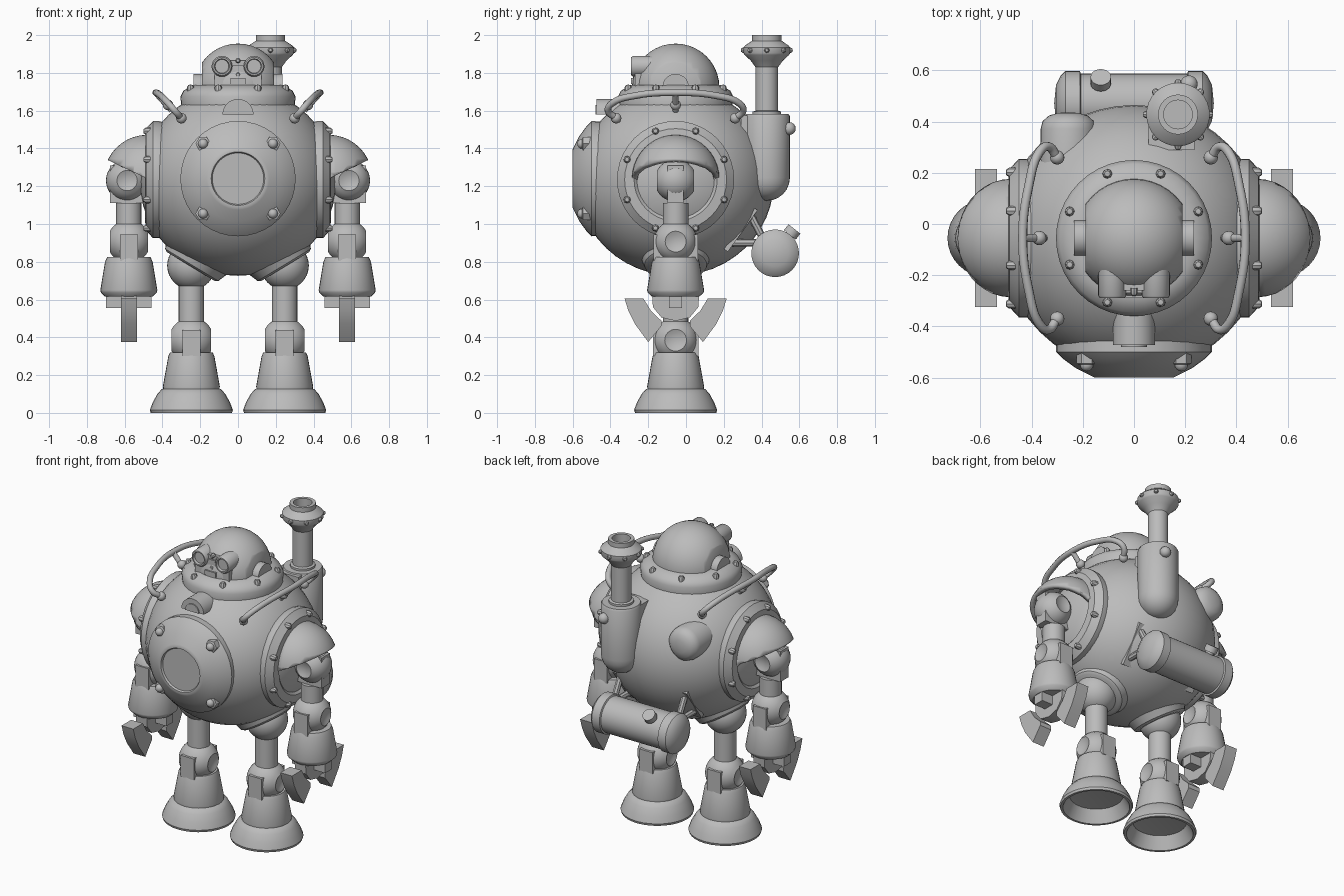
import bpy, bmesh, math
from mathutils import Vector

if "Cube" in bpy.data.objects:
    bpy.data.objects.remove(bpy.data.objects["Cube"], do_unlink=True)

metal = bpy.data.materials.new("grey_metal")
metal.use_nodes = True
metal.diffuse_color = (0.5, 0.5, 0.5, 1)
metal.node_tree.nodes["Principled BSDF"].inputs["Base Color"].default_value = (0.5, 0.5, 0.5, 1)

CY = -0.055          # depth of the main axis
UP = (0, 0, 1)
SIDES = (("left", 1), ("right", -1))


def add(name, bm, loc=(0, 0, 0), axis=UP):
    bmesh.ops.recalc_face_normals(bm, faces=bm.faces)
    mesh = bpy.data.meshes.new(name)
    bm.to_mesh(mesh)
    bm.free()
    mesh.materials.append(metal)
    ob = bpy.data.objects.new(name, mesh)
    ob.location = loc
    ob.rotation_mode = 'QUATERNION'
    if tuple(axis) != UP:
        ob.rotation_quaternion = Vector(axis).to_track_quat('Z', 'Y')
    bpy.context.collection.objects.link(ob)
    return ob


def lathe(name, profile, loc=(0, 0, 0), axis=UP, seg=32):
    """Turn a list of (radius, height) points around an axis."""
    bm = bmesh.new()
    vs = [bm.verts.new((r, 0, h)) for r, h in profile]
    es = [bm.edges.new(pair) for pair in zip(vs, vs[1:])]
    bmesh.ops.spin(bm, geom=vs + es, axis=UP, cent=(0, 0, 0), steps=seg, angle=math.tau)
    bmesh.ops.remove_doubles(bm, verts=bm.verts, dist=0.0005)
    return add(name, bm, loc, axis)


def rod(name, a, b, r, seg=20):
    a, b = Vector(a), Vector(b)
    h = (b - a).length
    return lathe(name, [(0, 0), (r, 0), (r, h), (0, h)], a, b - a, seg)


def sphere_mesh(r, seg=32):
    bm = bmesh.new()
    bmesh.ops.create_uvsphere(bm, u_segments=seg, v_segments=seg // 2, radius=r)
    return bm


def cut(bm, point, normal, fill=False):
    """Remove everything on the normal side of a plane."""
    geom = bm.verts[:] + bm.edges[:] + bm.faces[:]
    res = bmesh.ops.bisect_plane(bm, geom=geom, plane_co=point, plane_no=normal, clear_outer=True)
    if fill:
        edges = [e for e in res["geom_cut"] if isinstance(e, bmesh.types.BMEdge)]
        bmesh.ops.edgeloop_fill(bm, edges=edges)


def ball(name, r, loc, scale=(1, 1, 1), seg=32):
    ob = add(name, sphere_mesh(r, seg), loc)
    ob.scale = scale
    return ob


def box(name, loc, size, axis=UP):
    bm = bmesh.new()
    bmesh.ops.create_cube(bm, size=1)
    bmesh.ops.scale(bm, vec=size, verts=bm.verts)
    return add(name, bm, loc, axis)


def prism(name, pts, loc, width):
    """Extrude a (y, z) outline along x."""
    bm = bmesh.new()
    face = bm.faces.new([bm.verts.new((-width / 2, y, z)) for y, z in pts])
    ext = bmesh.ops.extrude_face_region(bm, geom=[face])["geom"]
    bmesh.ops.translate(bm, vec=(width, 0, 0), verts=[v for v in ext if isinstance(v, bmesh.types.BMVert)])
    return add(name, bm, loc)


def bolt(name, loc, axis, r=0.02):
    return lathe(name, [(r, -r), (r, r * 0.4), (r * 0.6, r), (0, r * 1.1)], loc, axis, 8)


def bolt_ring(name, centre, axis, r, count=8, size=0.019):
    q = Vector(axis).to_track_quat('Z', 'Y')
    for i in range(count):
        a = math.tau * (i + 0.5) / count
        bolt(f"{name}_{i + 1}", Vector(centre) + q @ Vector((math.cos(a) * r, math.sin(a) * r, 0)), axis, size)


def joint(name, loc, axis, r=0.115):
    """Ball joint with a dished pole at each end of its axis."""
    half = [(0, 0.76), (0.3, 0.8), (0.48, 0.877)] + [
        (math.sin(t * math.pi / 18), math.cos(t * math.pi / 18)) for t in range(4, 9)]
    pts = half + [(1, 0)] + [(a, -b) for a, b in reversed(half)]
    return lathe(name, [(a * r, b * r) for a, b in pts], loc, axis)


def tube(name, pts, r):
    cu = bpy.data.curves.new(name, 'CURVE')
    cu.dimensions = '3D'
    cu.bevel_depth, cu.bevel_resolution, cu.resolution_u = r, 3, 6
    sp = cu.splines.new('BEZIER')
    sp.bezier_points.add(len(pts) - 1)
    for bp, p in zip(sp.bezier_points, pts):
        bp.co = p
        bp.handle_left_type = bp.handle_right_type = 'AUTO'
    cu.materials.append(metal)
    bpy.context.collection.objects.link(bpy.data.objects.new(name, cu))


# Body and neck collar
ball("body", 0.52, (0, CY, 1.225), (1, 1, 0.96), 48)
lathe("collar", [(0.3, 1.62), (0.305, 1.675), (0.29, 1.705), (0.24, 1.735), (0.2, 1.735)], (0, CY, 0), seg=40)
bolt_ring("collar_bolt", (0, CY, 1.717), UP, 0.272)

# Helmet dome with flattened sides and ear caps
bm = sphere_mesh(0.232, 40)
for s in (1, -1):
    cut(bm, (s * 0.19, 0, 0), (s, 0, 0), True)
add("helmet", bm, (0, CY, 1.723))
for side, s in SIDES:
    rod(f"{side}_ear_cap", (s * 0.17, CY, 1.725), (s * 0.235, CY, 1.725), 0.07)

# Face with goggles, mouth and studs
box("face_plate", (0, -0.205, 1.785), (0.25, 0.13, 0.11))
box("mouth", (0, -0.275, 1.757), (0.08, 0.03, 0.03))
for z in (1.79, 1.865):
    bolt("face_stud", (0, -0.265, z), (0, -1, 0), 0.014)
box("nose_bridge", (0, -0.215, 1.84), (0.09, 0.09, 0.05))
for side, s in SIDES:
    lathe(f"{side}_goggle", [(0.055, 0), (0.055, 0.12), (0.048, 0.13), (0.04, 0.13), (0.036, 0.115), (0, 0.115)],
          (s * 0.085, -0.16, 1.835), (0, -1, 0), 24)

# Front porthole with knobs
lathe("porthole", [(0.3, 0.4), (0.305, 0.5), (0.28, 0.525), (0.225, 0.565), (0.165, 0.595), (0.155, 0.6),
                   (0.142, 0.6), (0.136, 0.588), (0, 0.588)], (0, 0, 1.24), (0, -1, 0), 40)
for sx in (1, -1):
    for sz in (1, -1):
        p = Vector((sx * 0.185, -0.52, 1.24 + sz * 0.185))
        lathe("porthole_nut", [(0.04, -0.04), (0.04, 0.025), (0.03, 0.03), (0, 0.03)], p, (0, -1, 0), 6)
        ball("porthole_knob", 0.026, p + Vector((0, -0.03, 0)), seg=16)

# Arched front lamp
for name, r, y in (("lamp_hood", 0.082, -0.473), ("lamp_lens", 0.05, -0.48)):
    arch = [(math.cos(i * math.pi / 16) * r, math.sin(i * math.pi / 16) * r) for i in range(17)]
    lamp = prism(name, arch, (0, y + 0.07, 1.58), 0.14)
    lamp.rotation_quaternion = (math.sqrt(0.5), 0, 0, math.sqrt(0.5))

# Shoulders, arms, legs and handrails, once per side
rail = [(0.3, 0.315, 1.56), (0.335, 0.358, 1.6), (0.37, 0.335, 1.64), (0.41, 0.21, 1.68)]
claw = [(0.27, 0.605), (0.17, 0.605), (0.13, 0.54), (0.075, 0.487), (0.075, 0.46), (0.145, 0.375), (0.215, 0.47), (0.25, 0.54)]
for side, s in SIDES:
    ax, lx = s * 0.578, s * 0.247
    out = (s, 0, 0)
    lathe(f"{side}_shoulder_ring", [(0.3, 0.38), (0.31, 0.42), (0.31, 0.45), (0.27, 0.487), (0.22, 0.492),
                                    (0.205, 0.48), (0.205, 0.44)], (0, CY, 1.235), out, 40)
    bolt_ring(f"{side}_shoulder_bolt", (s * 0.48, CY, 1.235), out, 0.278)
    rod(f"{side}_shoulder_axle", (s * 0.4, CY, 1.235), (s * 0.58, CY, 1.235), 0.07)

    # Shoulder hood: half dome trimmed by a tilted plane
    bm = sphere_mesh(0.232, 40)
    cut(bm, (0, 0, 0), (-s, 0, 0))
    cut(bm, (0, 0, 0), (s * math.sin(0.44), 0, -math.cos(0.44)))
    hood = add(f"{side}_shoulder_hood", bm, (s * 0.48, CY, 1.24))
    solid = hood.modifiers.new("thickness", 'SOLIDIFY')
    solid.thickness, solid.offset = 0.03, -1

    joint(f"{side}_shoulder_ball", (s * 0.587, CY, 1.23), (0, 1, 0), 0.112)
    box(f"{side}_shoulder_tongue", (ax, CY, 1.21), (0.2, 0.085, 0.2))
    rod(f"{side}_upper_arm", (ax, CY, 0.95), (ax, CY, 1.11), 0.067)
    joint(f"{side}_elbow", (ax, CY, 0.907), out)
    box(f"{side}_elbow_tongue", (ax, CY, 0.875), (0.096, 0.235, 0.14))
    lathe(f"{side}_forearm", [(0, 0.83), (0.115, 0.825), (0.126, 0.8), (0.151, 0.65), (0.148, 0.637),
                              (0.125, 0.615), (0, 0.615)], (ax, CY, 0))
    prism(f"{side}_hand_hub", [(-0.125, 0.63), (0.125, 0.63), (0.12, 0.56), (0.075, 0.505), (0, 0.487),
                               (-0.075, 0.505), (-0.12, 0.56)], (ax, CY, 0), 0.08)
    box(f"{side}_hand_peg", (ax, CY, 0.585), (0.24, 0.07, 0.06))
    for end, e in (("front", -1), ("back", 1)):
        prism(f"{side}_{end}_claw", [(e * y, z) for y, z in claw], (ax, CY, 0), 0.085)

    # Hip socket and leg
    lathe(f"{side}_hip_socket", [(0.27, -0.24), (0.2, -0.1), (0.165, -0.01), (0.15, 0), (0, 0)],
          (s * 0.25, CY, 0.775), (s * 0.52, 0, -0.86))
    ball(f"{side}_hip_ball", 0.128, (lx, CY, 0.78))
    rod(f"{side}_thigh", (lx, CY, 0.42), (lx, CY, 0.7), 0.068)
    joint(f"{side}_knee", (lx, CY, 0.385), out, 0.12)
    box(f"{side}_knee_tongue", (lx, CY, 0.37), (0.096, 0.24, 0.14))
    lathe(f"{side}_shin", [(0, 0.325), (0.113, 0.32), (0.122, 0.3), (0.151, 0.14), (0.148, 0.12)], (lx, CY, 0))
    lathe(f"{side}_foot", [(0.14, 0.13), (0.158, 0.125), (0.18, 0.1), (0.205, 0.055), (0.22, 0.015), (0.215, 0),
                           (0.2, 0), (0.16, 0.08), (0, 0.1)], (lx, CY, 0))

    # Handrail
    path = [(s * x, CY + y, z) for x, y, z in rail]
    path += [(s * 0.435, CY, 1.695)] + [(x, 2 * CY - y, z) for x, y, z in reversed(path)]
    tube(f"{side}_handrail", path, 0.018)
    rod(f"{side}_rail_post", path[4], (s * 0.35, CY, 1.6), 0.016, 12)
    for p in (path[0], path[-1], (s * 0.37, CY, 1.63)):
        ball(f"{side}_rail_foot", 0.028, p, seg=16)

    # Tank bracket
    bx = s * 0.235
    box(f"{side}_bracket_plate", (bx, 0.29, 0.97), (0.07, 0.025, 0.27), (0, 0.58, 0.81))
    for z in (0.9, 1.05):
        rod(f"{side}_bracket_strut", (bx, 0.24 + (z - 0.9) * 0.67, z), (bx, 0.42, 0.9), 0.02, 8)

# Chimney canister and stack
CX, SY = 0.172, 0.428
dome = [(0.122 * math.sin(i * math.pi / 12), 1.245 - 0.122 * math.cos(i * math.pi / 12)) for i in range(7)]
lathe("canister", dome + [(0.122, 1.57), (0.115, 1.582), (0, 1.582)], (CX, SY, 0))
box("canister_mount", (CX * 0.85, 0.36, 1.43), (0.18, 0.14, 0.29))
rod("canister_knob_stem", (CX, SY, 1.505), (0.218, 0.55, 1.505), 0.025)
ball("canister_knob", 0.034, (0.215, 0.547, 1.505), seg=16)
lathe("chimney", [(0.075, 1.575), (0.075, 1.595), (0.06, 1.6), (0.06, 1.83), (0.085, 1.865), (0.118, 1.895), (0.124, 1.905),
                  (0.124, 1.935), (0.115, 1.945), (0.078, 1.97), (0.078, 2.0), (0.056, 2.0), (0.056, 1.8), (0, 1.8)],
      (CX, SY, 0))
for i in range(8):
    d = Vector((math.cos(i * math.pi / 4), math.sin(i * math.pi / 4), 0))
    bolt("chimney_bolt", Vector((CX, SY, 1.92)) + d * 0.122, d, 0.014)

# Rounded boss on the back
lathe("back_boss", [(0.11, -0.15), (0.108, 0.0), (0.1, 0.03), (0.075, 0.052), (0.04, 0.062), (0, 0.065)],
      (-0.257, 0.372, 1.4), (0, 1, 0))

# Rear tank with end caps and filler
TANK = (0, 0.472, 0.845)
end = [(0, 0.312), (0.07, 0.305), (0.11, 0.285), (0.126, 0.268), (0.126, 0.212), (0.116, 0.208)]
lathe("tank", end + [(r, -h) for r, h in reversed(end)], TANK, (1, 0, 0))
filler = Vector((-0.13, 0.472, 0.845))
d = Vector((0, 0.62, 0.78))
rod("filler_neck", filler, filler + d * 0.14, 0.026)
rod("filler_cap", filler + d * 0.125, filler + d * 0.165, 0.04)

# Smooth shading with sharp edges kept
bpy.ops.object.select_all(action='DESELECT')
for ob in bpy.context.collection.objects:
    if ob.type == 'MESH':
        ob.select_set(True)
        bpy.context.view_layer.objects.active = ob
bpy.ops.object.shade_smooth_by_angle(angle=math.radians(35))
